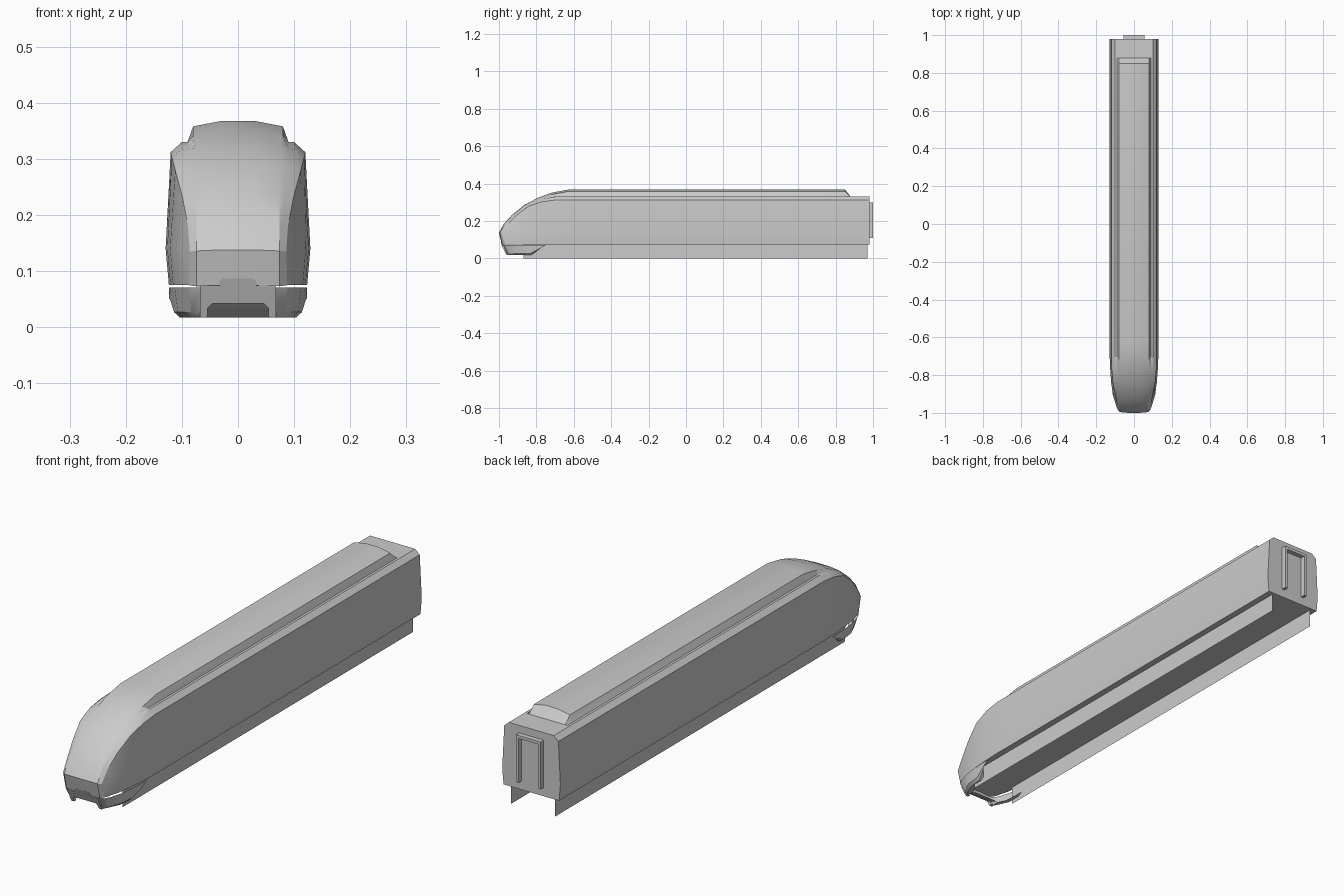
import bpy, bmesh
from mathutils import Vector

if "Cube" in bpy.data.objects:
    bpy.data.objects.remove(bpy.data.objects["Cube"])


def make(name, verts, faces, smooth=None):
    mesh = bpy.data.meshes.new(name)
    bm = bmesh.new()
    vs = [bm.verts.new(v) for v in verts]
    for f in faces:
        bm.faces.new([vs[i] for i in f])
    bmesh.ops.remove_doubles(bm, verts=bm.verts, dist=0.0002)
    bmesh.ops.recalc_face_normals(bm, faces=bm.faces)
    bm.to_mesh(mesh)
    bm.free()
    ob = bpy.data.objects.new(name, mesh)
    bpy.context.collection.objects.link(ob)
    if smooth:
        bpy.ops.object.select_all(action='DESELECT')
        ob.select_set(True)
        bpy.context.view_layer.objects.active = ob
        bpy.ops.object.shade_smooth_by_angle(angle=smooth)
    return ob


def grid_faces(rows, cols, closed=False):
    last = cols if closed else cols - 1
    return [(r * cols + c, r * cols + (c + 1) % cols,
             (r + 1) * cols + (c + 1) % cols, (r + 1) * cols + c)
            for r in range(rows - 1) for c in range(last)]


def box(name, x0, x1, y0, y1, z0, z1):
    v = [(x, y, z) for x in (x0, x1) for y in (y0, y1) for z in (z0, z1)]
    return make(name, v, [(0, 1, 3, 2), (4, 6, 7, 5), (0, 4, 5, 1),
                          (2, 3, 7, 6), (0, 2, 6, 4), (1, 5, 7, 3)])


# Car body: centre-line y/z, side-edge y/z, edge half-width, waist half-width, groove depth
stations = [
    (-0.985, 0.075, -0.968, 0.075, 0.088, 0.088, 0),
    (-1.000, 0.138, -0.985, 0.135, 0.086, 0.086, 0),
    (-0.972, 0.187, -0.955, 0.180, 0.089, 0.097, 0),
    (-0.930, 0.233, -0.905, 0.232, 0.099, 0.111, 0),
    (-0.866, 0.285, -0.840, 0.280, 0.112, 0.121, 0.1),
    (-0.790, 0.325, -0.770, 0.303, 0.118, 0.126, 0.6),
    (-0.720, 0.351, -0.700, 0.312, 0.120, 0.129, 1),
    (-0.630, 0.368, -0.600, 0.312, 0.120, 0.129, 1),
    (0.850, 0.368, 0.850, 0.312, 0.120, 0.129, 1),
    (0.880, 0.330, 0.880, 0.312, 0.120, 0.129, 1),
    (0.980, 0.330, 0.980, 0.312, 0.120, 0.129, 1),
]
verts = []
for i, (yc, zc, ye, ze, xe, w, t) in enumerate(stations):
    bottom = Vector((w * 0.955, ye, 0.075)) if i > 1 else Vector((0.088, -0.968, 0.075))
    waist = Vector((w, ye, min(0.14, ze)))
    edge = Vector((xe, ye, ze))
    flat = i > 8
    shoulder = Vector((0.100, ye, min(0.33, ze + 0.018)))
    groove = Vector((0.090, ye, min(0.33, ze + 0.018)))
    fairing = Vector((0.080, yc, zc - (0 if flat else 0.010)))
    brow = Vector((0.074, yc + 0.004, zc - 0.002))
    half = [bottom, waist, edge,
            edge.lerp(brow, 0.33).lerp(shoulder, t),
            edge.lerp(brow, 0.66).lerp(groove, t),
            brow.lerp(fairing, t),
            Vector((0.028, yc, zc))]
    verts += half + [Vector((-p.x, p.y, p.z)) for p in reversed(half)]
n = 14
faces = grid_faces(len(stations), n, closed=True)
faces += [tuple(range(n)), tuple(range(len(verts) - n, len(verts)))]
make("car_body", verts, faces, 0.42)

# Side skirts under the body
for s, side in ((1, "right"), (-1, "left")):
    x = s * 0.097
    make("skirt_" + side, [(x, -0.87, 0), (x, 0.97, 0), (x, 0.97, 0.076), (x, -0.87, 0.076)],
         [(0, 1, 2, 3)])

# Nose apron corners: plan path swept down to a tucked-in lower edge
path = [(0.065, -0.978), (0.088, -0.969), (0.100, -0.945), (0.113, -0.900),
        (0.120, -0.840), (0.123, -0.750)]
for s, side in ((1, "right"), (-1, "left")):
    verts = []
    for z, k, dy in ((0.071, 1, 0), (0.027, 0.95, 0.022), (0.017, 0.86, 0.032), (0.017, 0.70, 0.045)):
        for i, (x, y) in enumerate(path):
            if i == 5:
                verts.append((s * x, y + (0.071 - z) * -0.6, 0.071 - (0.071 - z) * 0.35))
            elif i == 0:
                verts.append((s * x, y + dy * 0.8, z))
            else:
                verts.append((s * x * k, y + dy * (1 if i < 3 else 0.3), z))
    make("apron_" + side, verts, grid_faces(4, 6), 0.5)


# Centre apron plate with coupler slot and raised hatch
def slope(z):
    return -0.988 + max(0, 0.075 - z) * 0.5


half = [(0.055, 0.017), (0.068, 0.017), (0.068, 0.073), (0.034, 0.073), (0.032, 0.083), (0.027, 0.087)]
notch = [(0.046, 0.042), (0.054, 0.034)]
outline = notch + half
outline += [(-x, z) for x, z in reversed(outline)]
m = len(outline)
verts = [(x, slope(z) + d, z) for d in (0, 0.012) for x, z in outline]
make("apron_centre", verts, [tuple(range(m)), tuple(range(m, 2 * m))] + grid_faces(2, m, True))

# Sloped recess behind the slot
make("coupler_recess",
     [(-0.046, -0.965, 0.042), (0.046, -0.965, 0.042), (0.055, -0.955, 0.034), (0.055, -0.915, 0.017),
      (-0.055, -0.915, 0.017), (-0.055, -0.955, 0.034)],
     [(0, 1, 2, 5), (5, 2, 3, 4)])

# Rear gangway frame
for s, side in ((1, "right"), (-1, "left")):
    a, b = sorted((s * 0.043, s * 0.055))
    box("gangway_post_" + side, a, b, 0.978, 1.0, 0.11, 0.30)
box("gangway_header", -0.043, 0.043, 0.978, 1.0, 0.288, 0.30)
